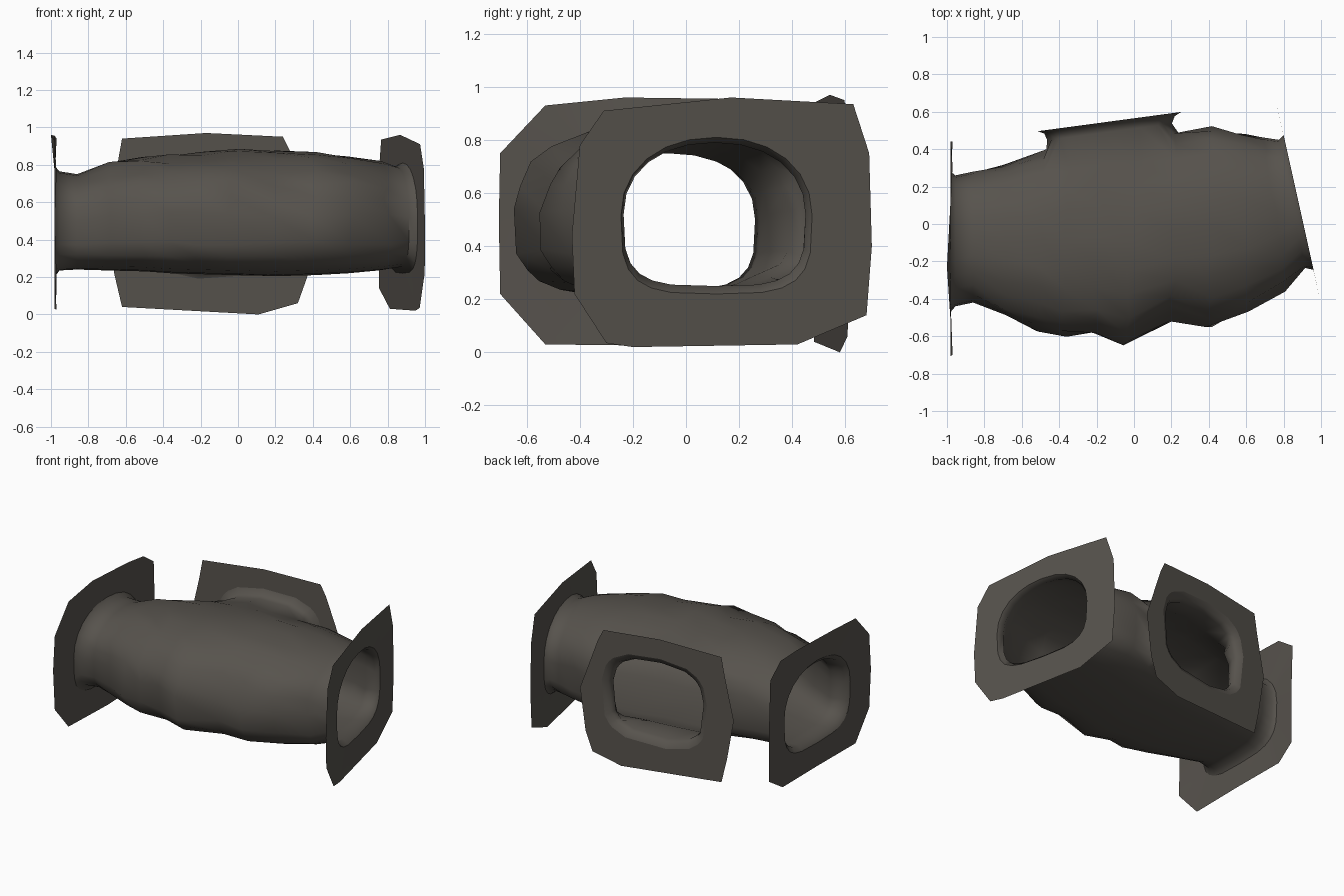
import bpy, bmesh, math, random
from mathutils import Vector

if "Cube" in bpy.data.objects:
    bpy.data.objects.remove(bpy.data.objects["Cube"])

random.seed(4)
rock = bpy.data.materials.new("dark brown grey rock")
rock.diffuse_color = (0.095, 0.086, 0.074, 1)
rock.use_nodes = True
rock.node_tree.nodes["Principled BSDF"].inputs["Base Color"].default_value = rock.diffuse_color


def finish(name, bm, angle):
    me = bpy.data.meshes.new(name)
    bmesh.ops.recalc_face_normals(bm, faces=bm.faces)
    bm.to_mesh(me)
    bm.free()
    ob = bpy.data.objects.new(name, me)
    bpy.context.collection.objects.link(ob)
    me.materials.append(rock)
    bpy.ops.object.select_all(action='DESELECT')
    ob.select_set(True)
    bpy.context.view_layer.objects.active = ob
    bpy.ops.object.shade_smooth_by_angle(angle=math.radians(angle))
    return ob


def loop_edges(bm, verts):
    return [bm.edges.new((verts[i], verts[(i + 1) % len(verts)])) for i in range(len(verts))]


def flange(name, inner, outline):
    # flat collar between the opening loop and an irregular polygon
    bm = bmesh.new()
    a = loop_edges(bm, [bm.verts.new(p) for p in inner])
    b = loop_edges(bm, [bm.verts.new(p) for p in outline])
    bmesh.ops.bridge_loops(bm, edges=a + b)
    finish(name, bm, 30)


# Tunnel stations: front x, front y, back x, back y, floor z, roof z
stations = [
    (-.98, -.47, -.98, .28, .20, .795),
    (-.955, -.44, -.955, .26, .235, .765),
    (-.86, -.42, -.86, .28, .24, .75),
    (-.70, -.49, -.68, .32, .235, .82),
    (-.52, -.57, -.47, .40, .23, .85),
    (-.38, -.60, -.34, .43, .22, .86),
    (-.22, -.59, -.16, .45, .215, .87),
    (-.05, -.65, .03, .47, .21, .88),
    (.20, -.54, .22, .49, .205, .88),
    (.40, -.55, .42, .52, .21, .875),
    (.60, -.46, .58, .48, .22, .85),
    (.80, -.35, .70, .46, .235, .82),
    (.915, -.235, .775, .45, .25, .79),
    (.96, -.245, .80, .475, .22, .81),
]
N = 24


def power(v, e):
    return math.copysign(abs(v) ** e, v)


bm = bmesh.new()
rings = []
for s, (xf, yf, xb, yb, lo, hi) in enumerate(stations):
    ring = []
    for i in range(N):
        t = 2 * math.pi * i / N
        c, d = math.cos(t), math.sin(t)
        e = .92 if d > 0 else .55          # arched roof, flatter floor
        k = .5 + .5 * power(c, e)
        z = (lo + hi) / 2 + (hi - lo) / 2 * power(d, e)
        p = Vector((xf + (xb - xf) * k, yf + (yb - yf) * k, z))
        if 2 < s < 12 and d > -.6:         # lumpy rock
            p += Vector((random.uniform(-.02, .02), random.uniform(-.015, .015),
                         random.uniform(-.015, .008)))
            # hollow in the front shoulder, swelling above the side opening
            dent = .05 * math.exp(-((p.x - .24) / .14) ** 2 - ((p.z - .66) / .13) ** 2)
            if p.y < -.2:
                p += Vector((0, dent, -dent))
            if d > .6:
                p.z += .055 * math.exp(-((p.x + .15) / .2) ** 2 - ((p.y - .42) / .17) ** 2)
        ring.append(bm.verts.new(p))
    rings.append(ring)
S0, S1, A = 4, 8, 3                        # side opening limits
for s in range(len(rings) - 1):
    for i in range(N):
        k = i if i < N / 2 else i - N
        if S0 <= s < S1 and -A <= k < A:
            continue
        j = (i + 1) % N
        bm.faces.new((rings[s][i], rings[s][j], rings[s + 1][j], rings[s + 1][i]))


# Short neck from the side opening to the back flange
def back_y(x):
    return .47 + (x + .71) * .134


border = ([rings[s][-A] for s in range(S0, S1)] + [rings[S1][k] for k in range(-A, A)]
          + [rings[s][A] for s in range(S1, S0, -1)] + [rings[S0][k] for k in range(A, -A, -1)])
prev = border
for off, rx, rz in ((.055, .335, .27), (.018, .35, .285), (0, .385, .32)):
    cur = []
    for v in border:
        t = math.atan2((v.co.z - .51) / .26, (v.co.x + .13) / .35)
        x = -.13 + rx * power(math.cos(t), .7)
        z = .51 + rz * power(math.sin(t), .7)
        cur.append(bm.verts.new((x, back_y(x) - off, z)))
    for i in range(len(cur)):
        j = (i + 1) % len(cur)
        bm.faces.new((prev[i], prev[j], cur[j], cur[i]))
    prev = cur

left_in = [v.co.copy() for v in rings[0]]
right_in = [v.co.copy() for v in rings[-1]]
back_in = [v.co.copy() for v in prev]
finish("tunnel_wall", bm, 60)

# Flanges around the three openings
left = [(.44, .5), (.44, .85), (.31, .94), (.14, .955), (-.23, .96), (-.53, .93), (-.70, .75),
        (-.705, .5), (-.70, .22), (-.53, .03), (-.1, .025), (.30, .03), (.44, .12)]
flange("left_flange", left_in,
       [(-1 if i == 4 else -.97 - .01 * (i % 2), y, z) for i, (y, z) in enumerate(left)])
right = [(.70, .4), (.69, .75), (.63, .935), (.17, .96), (-.31, .91), (-.40, .78), (-.43, .44),
         (-.42, .22), (-.30, .035), (-.2, .02), (.42, .03), (.68, .14)]
flange("right_flange", right_in, [(.75 + (.70 - y) * .2215, y, z) for y, z in right])
back = [(-.62, .04), (.11, 0), (.32, .06), (.37, .2), (.41, .5), (.28, .87), (.24, .95),
        (-.17, .97), (-.62, .94), (-.645, .8), (-.71, .5), (-.66, .21)]
flange("back_flange", back_in, [(x, back_y(x), z) for x, z in back])
